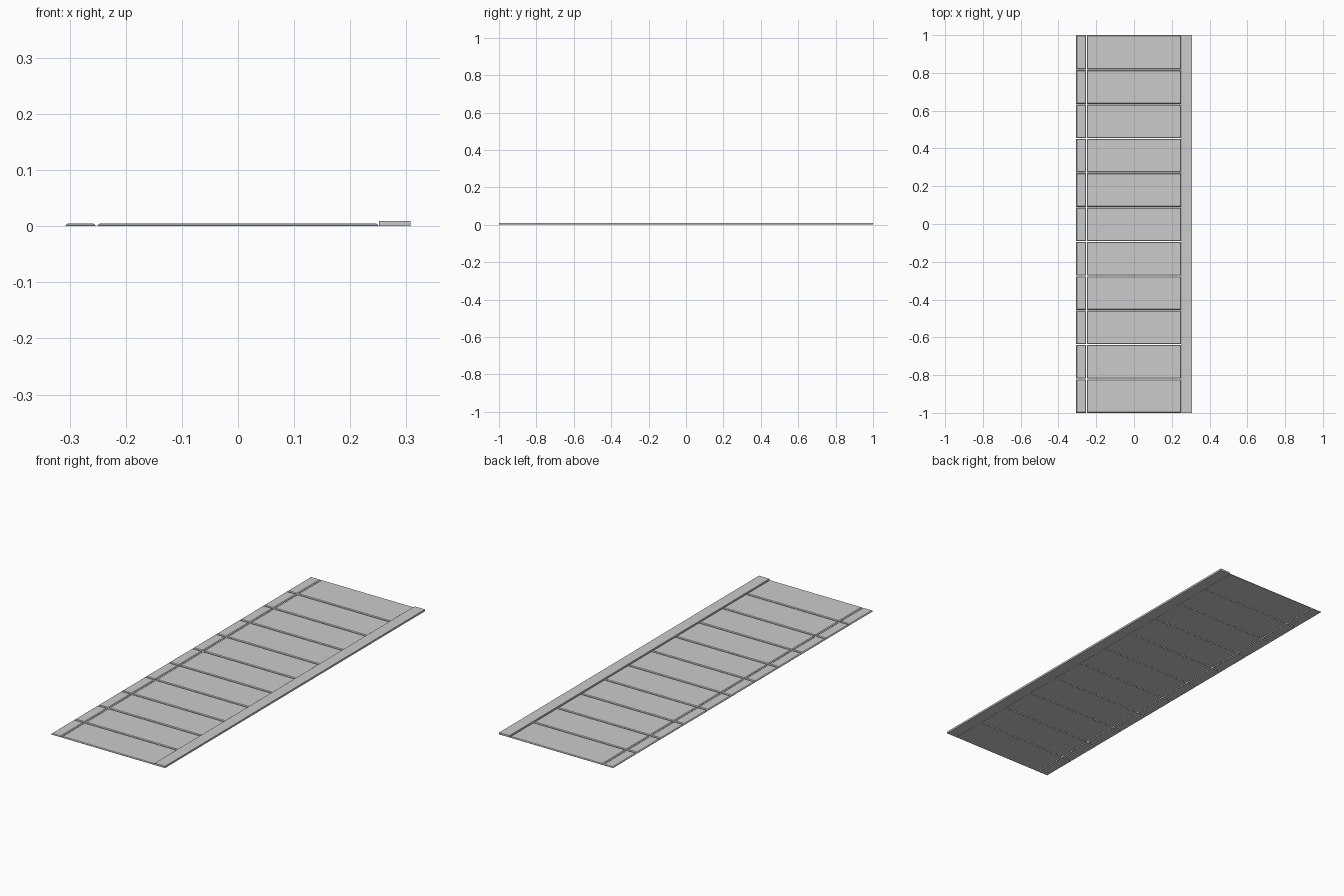
import bpy, bmesh

if "Cube" in bpy.data.objects:
    bpy.data.objects.remove(bpy.data.objects["Cube"])

ROWS = 11
PITCH = 2.0 / ROWS
GAP = 0.004


def block(name, x0, x1, y0, y1, h, chamfer=0.0, drop=0.0):
    """Box standing on z = 0 whose top rim slopes in by chamfer."""
    bm = bmesh.new()
    rings = [(0, 0)] + ([(0, h - drop)] if chamfer else []) + [(chamfer, h)]
    loops = [[bm.verts.new(p) for p in ((x0 + i, y0 + i, z), (x1 - i, y0 + i, z),
                                        (x1 - i, y1 - i, z), (x0 + i, y1 - i, z))]
             for i, z in rings]
    bm.faces.new(loops[0][::-1])
    bm.faces.new(loops[-1])
    for a, b in zip(loops, loops[1:]):
        for k in range(4):
            n = (k + 1) % 4
            bm.faces.new((a[k], a[n], b[n], b[k]))
    me = bpy.data.meshes.new(name)
    bm.to_mesh(me)
    bm.free()
    ob = bpy.data.objects.new(name, me)
    bpy.context.collection.objects.link(ob)
    return ob


# Rows of paving: a narrow edge slab and a wide main slab
for r in range(ROWS):
    y0 = -1 + r * PITCH
    y1 = y0 + PITCH - (GAP if r < ROWS - 1 else 0)
    block("edge_slab", -0.307, -0.254, y0, y1, 0.005, 0.004, 0.003)
    block("main_slab", -0.25, 0.25, y0, y1, 0.005, 0.004, 0.003)

# Raised kerb along the right side
block("kerb", 0.251, 0.307, -1, 1, 0.009)
